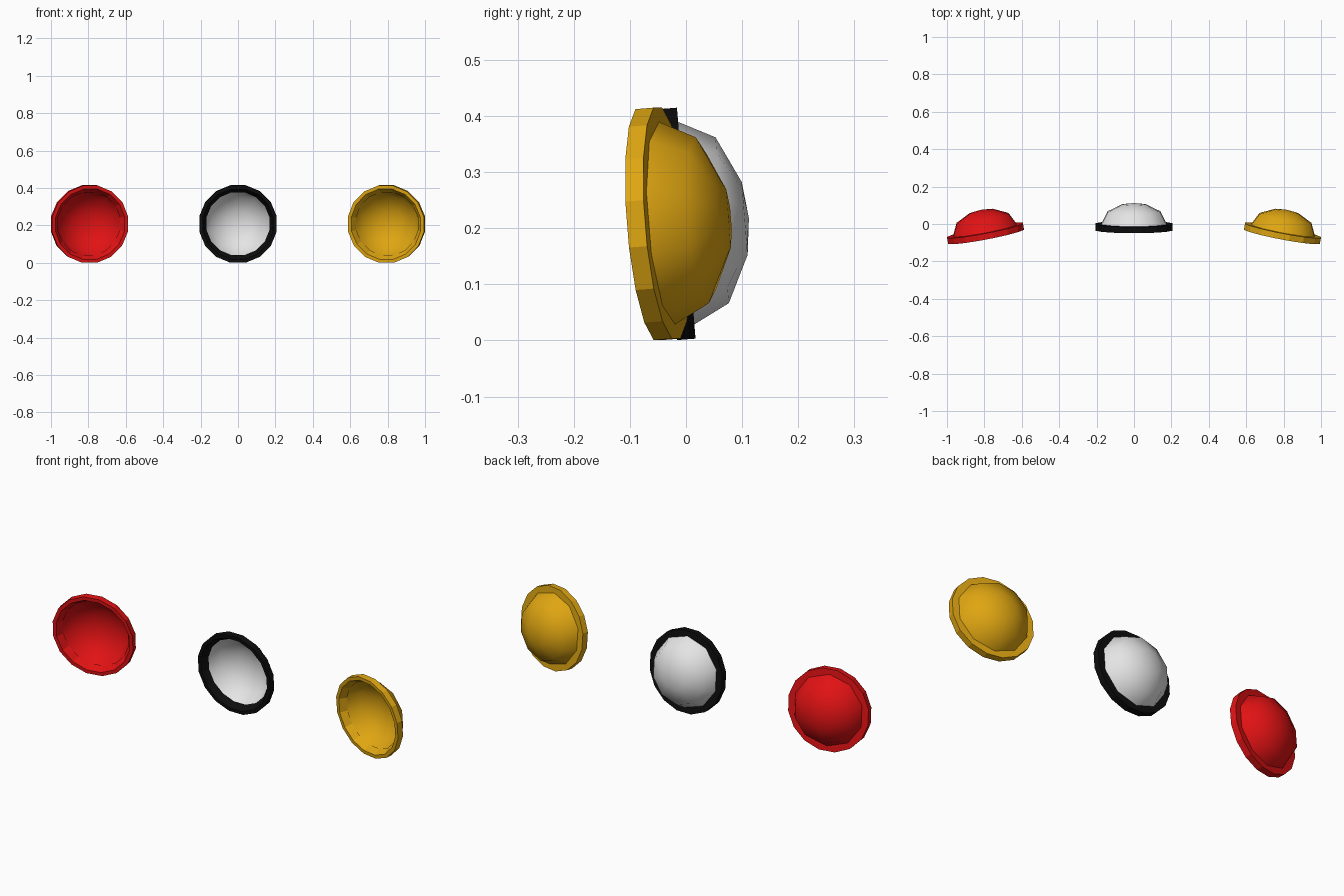
import bpy, bmesh, math
from mathutils import Matrix, Vector

if "Cube" in bpy.data.objects:
    bpy.data.objects.remove(bpy.data.objects["Cube"])


def material(name, rgb):
    m = bpy.data.materials.new(name)
    m.diffuse_color = (*rgb, 1)
    m.use_nodes = True
    m.node_tree.nodes["Principled BSDF"].inputs["Base Color"].default_value = m.diffuse_color
    return m


RED = material("red", (0.75, 0.006, 0.007))
WHITE = material("white", (0.78, 0.78, 0.78))
BLACK = material("black", (0.004, 0.004, 0.004))
YELLOW = material("yellow", (0.74, 0.38, 0.006))


def lathe(name, profile, sides, start, closed, mat, matrix, smooth):
    """Spin (radius, depth) points around the local y axis."""
    bm = bmesh.new()
    rows = []
    for r, y in profile:
        if r == 0:
            rows.append([bm.verts.new((0, y, 0))] * sides)
            continue
        angles = [start + 2 * math.pi * i / sides for i in range(sides)]
        rows.append([bm.verts.new((r * math.cos(a), y, r * math.sin(a))) for a in angles])
    pairs = list(zip(rows, rows[1:]))
    if closed:
        pairs.append((rows[-1], rows[0]))
    for a, b in pairs:
        for i in range(sides):
            j = (i + 1) % sides
            quad = list(dict.fromkeys((a[i], b[i], b[j], a[j])))
            bm.faces.new(quad).smooth = smooth
    bmesh.ops.recalc_face_normals(bm, faces=bm.faces)
    mesh = bpy.data.meshes.new(name)
    bm.to_mesh(mesh)
    bm.free()
    mesh.materials.append(mat)
    obj = bpy.data.objects.new(name, mesh)
    obj.matrix_world = matrix
    bpy.context.collection.objects.link(obj)


# rim cross-section and half-ellipse bowl profile
HALF = 0.0165
rim = [(0.2105, -HALF), (0.2105, HALF), (0.172, HALF), (0.192, -HALF)]
bowl = [(0.181 * math.cos(math.radians(t)), HALF + 0.112 * math.sin(math.radians(t)))
        for t in (0, 35, 69)] + [(0, HALF + 0.112)]


def dish(label, x, y, yaw, bowl_mat, rim_mat):
    m = (Matrix.Translation(Vector((x, y, 0.2077)))
         @ Matrix.Rotation(math.radians(yaw), 4, 'Z')
         @ Matrix.Rotation(math.radians(4.6), 4, 'X'))
    lathe(label + "_rim", rim, 16, math.pi / 16, True, rim_mat, m, False)
    lathe(label + "_bowl", bowl, 10, math.pi / 2, False, bowl_mat, m, True)


# three hollow dishes, the outer two turned toward the middle
dish("left_dish", -0.794, -0.05, 10.8, RED, RED)
dish("middle_dish", 0, -0.016, 0, WHITE, BLACK)
dish("right_dish", 0.794, -0.05, -10.8, YELLOW, YELLOW)
